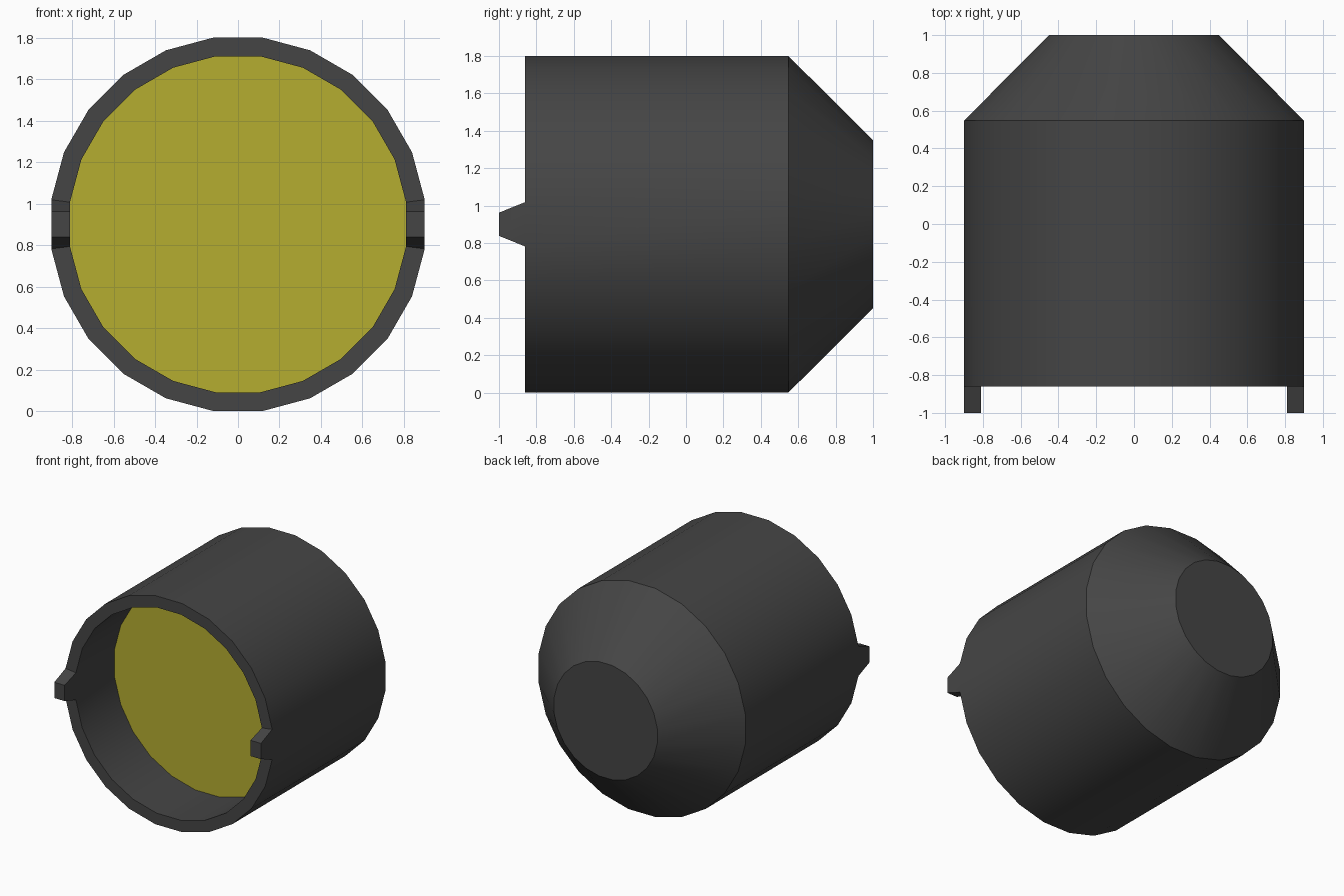
import bpy, bmesh, math

if "Cube" in bpy.data.objects:
    bpy.data.objects.remove(bpy.data.objects["Cube"])

SIDES = 24
CZ = 0.9
K = 1 / math.cos(math.pi / SIDES)   # apothem -> corner radius


def material(name, color):
    m = bpy.data.materials.new(name)
    m.diffuse_color = color
    m.use_nodes = True
    m.node_tree.nodes["Principled BSDF"].inputs["Base Color"].default_value = m.diffuse_color
    return m


def finish(bm, name, mat):
    bmesh.ops.recalc_face_normals(bm, faces=bm.faces[:])
    me = bpy.data.meshes.new(name)
    bm.to_mesh(me)
    bm.free()
    ob = bpy.data.objects.new(name, me)
    bpy.context.collection.objects.link(ob)
    me.materials.append(mat)
    bpy.ops.object.select_all(action='DESELECT')
    bpy.context.view_layer.objects.active = ob
    ob.select_set(True)
    bpy.ops.object.shade_smooth_by_angle(angle=math.radians(30))
    return ob


def ring(bm, apothem, y):
    r = apothem * K
    angles = [(i + 0.5) * math.tau / SIDES for i in range(SIDES)]
    return [bm.verts.new((r * math.cos(a), y, CZ + r * math.sin(a))) for a in angles]


dark = material("dark_grey", (0.06, 0.06, 0.06, 1))
yellow = material("yellow", (0.46, 0.42, 0.03, 1))

# Housing: (apothem, y) profile from inside floor, over the rim, to the tapered back
profile = [(0.81, -0.38), (0.81, -0.86), (0.9, -0.86), (0.9, 0.547), (0.45, 1.0)]
bm = bmesh.new()
rings = [ring(bm, a, y) for a, y in profile]
rim = []
for n, (r0, r1) in enumerate(zip(rings, rings[1:])):
    for i in range(SIDES):
        j = (i + 1) % SIDES
        f = bm.faces.new((r0[i], r0[j], r1[j], r1[i]))
        if n == 1 and abs(f.calc_center_median().z - CZ) < 0.01:
            rim.append(f)
bm.faces.new(rings[-1])
bmesh.ops.recalc_face_normals(bm, faces=bm.faces[:])

# Side tabs: the left and right rim faces pulled forward and narrowed
for f in bmesh.ops.extrude_discrete_faces(bm, faces=rim)["faces"]:
    for v in f.verts:
        v.co.y = -1.0
        v.co.z = CZ + math.copysign(0.062, v.co.z - CZ)
finish(bm, "housing", dark)

# Recessed lens disc
bm = bmesh.new()
disc = bm.faces.new(ring(bm, 0.81, -0.38))
lens = finish(bm, "lens", yellow)
if lens.data.polygons[0].normal.y > 0:
    lens.data.flip_normals()
